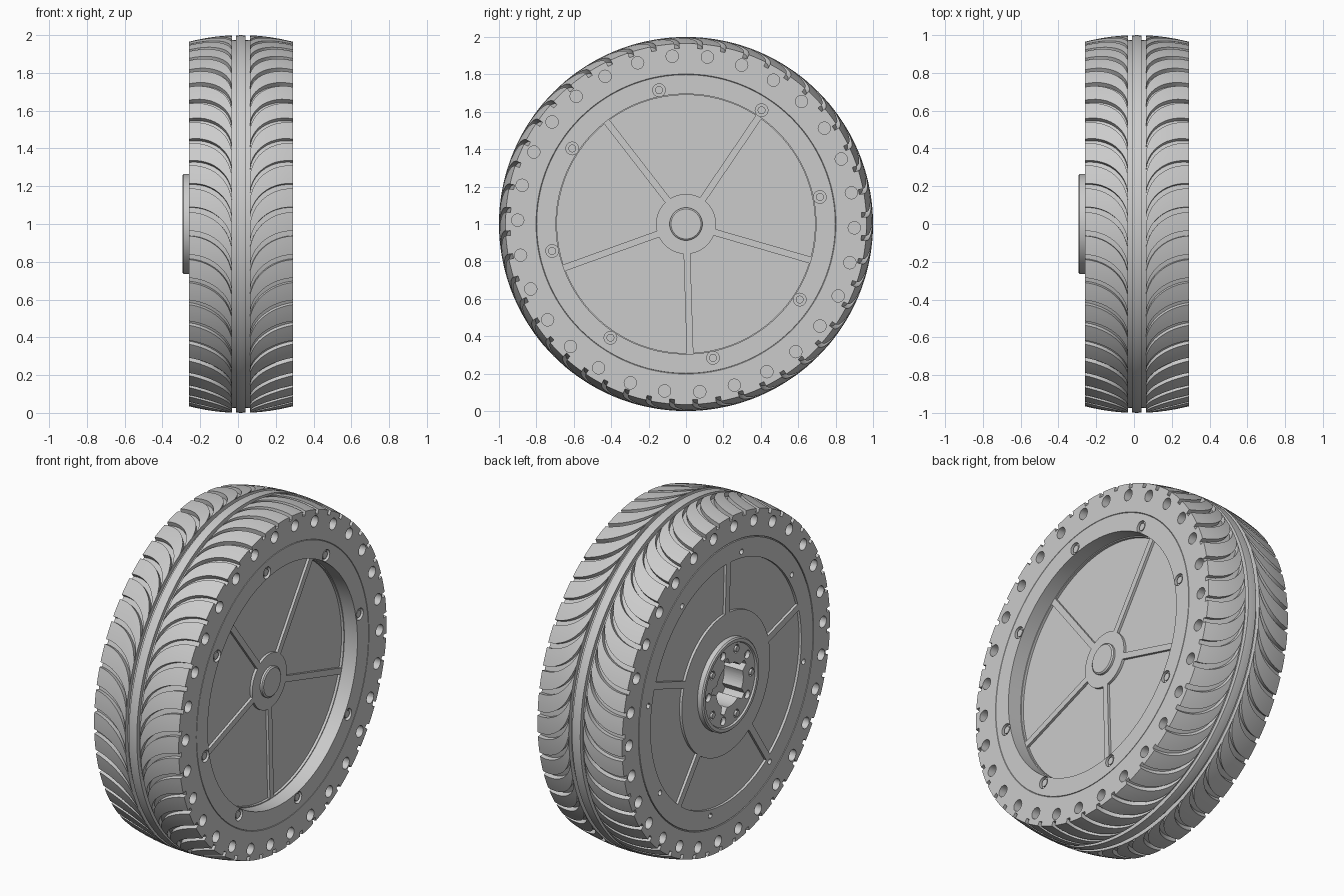
import bpy, bmesh
from math import sin, cos, asin, pi, radians, sqrt

cube = bpy.data.objects.get("Cube")
if cube:
    bpy.data.objects.remove(cube)

RIGHT, LEFT, MID = 0.29, -0.26, 0.015     # side faces and tread centre line
FLOOR = 0.205                             # floor of the dished side

grey = bpy.data.materials.new("light_grey")
grey.use_nodes = True
grey.diffuse_color = (0.6, 0.6, 0.6, 1)
grey.node_tree.nodes["Principled BSDF"].inputs["Base Color"].default_value = (0.6, 0.6, 0.6, 1)


def finish(name, bm):
    bmesh.ops.recalc_face_normals(bm, faces=bm.faces)
    mesh = bpy.data.meshes.new(name)
    bm.to_mesh(mesh)
    bm.free()
    mesh.materials.append(grey)
    obj = bpy.data.objects.new(name, mesh)
    obj.location.z = 1
    bpy.context.collection.objects.link(obj)
    return obj


def activate(obj):
    bpy.ops.object.select_all(action='DESELECT')
    obj.select_set(True)
    bpy.context.view_layer.objects.active = obj


def smooth(obj):
    activate(obj)
    bpy.ops.object.shade_smooth_by_angle(angle=radians(30))


def cut(obj, bm):
    """Subtract the cutter solid from the object and discard the cutter."""
    cutter = finish("cutter", bm)
    cutter.hide_render = True
    mod = obj.modifiers.new("cut", 'BOOLEAN')
    mod.operation, mod.solver, mod.object = 'DIFFERENCE', 'EXACT', cutter
    activate(obj)
    bpy.ops.object.modifier_apply(modifier=mod.name)
    bpy.data.objects.remove(cutter)


def lathe(profile, n=144):
    """Turn (x, radius) points about the x axis and cap both ends."""
    bm = bmesh.new()
    loops = [[bm.verts.new((x, r * cos(2 * pi * i / n), r * sin(2 * pi * i / n)))
              for i in range(n)] for x, r in profile]
    for a, b in zip(loops, loops[1:]):
        for i in range(n):
            j = (i + 1) % n
            bm.faces.new((a[i], a[j], b[j], b[i]))
    bm.faces.new(loops[0])
    bm.faces.new(loops[-1])
    return bm


def prism(bm, pts, x0, x1, fillet=0):
    """Extrude a (y, z) outline along x, rounding its sharp corners."""
    a = [bm.verts.new((x0, y, z)) for y, z in pts]
    b = [bm.verts.new((x1, y, z)) for y, z in pts]
    bm.faces.new(a)
    bm.faces.new(b)
    n = len(pts)
    for i in range(n):
        j = (i + 1) % n
        bm.faces.new((a[i], a[j], b[j], b[i]))
    if fillet:
        corners = [e for e in (bm.edges.get(p) for p in zip(a, b))
                   if e.calc_face_angle() > radians(40)]
        bmesh.ops.bevel(bm, geom=corners, offset=fillet, segments=5,
                        profile=0.5, affect='EDGES')


def polar(r, a):
    return r * cos(a), r * sin(a)


def circles(bm, count, start, ring, r, x0, x1, sides=20):
    for k in range(count):
        cy, cz = polar(ring, radians(start) + 2 * pi * k / count)
        outline = [polar(r, 2 * pi * i / sides) for i in range(sides)]
        prism(bm, [(cy + y, cz + z) for y, z in outline], x0, x1)


def pockets(bm, start, r0, r1, half, x0, x1, fillet):
    """Five sector pockets that leave straight spokes between them."""
    for k in range(5):
        a = radians(start + 72 * k)
        pts = []
        for r, order in ((r0, range(17)), (r1, range(16, -1, -1))):
            edge = asin(half / r)
            span = radians(72) - 2 * edge
            pts += [polar(r, a + edge + span * i / 16) for i in order]
        prism(bm, pts, x0, x1, fillet)


def crown(x):
    return 1 - 0.035 * ((x - MID) / 0.275) ** 2


# Wheel body: dish on the right, flat plate on the left, tread base around it
DEPTH = 0.025
rim = [(x, crown(x) - DEPTH) for x in (RIGHT, 0.22, 0.15, 0.08, MID, -0.05, -0.12, -0.19, LEFT)]
profile = [(FLOOR, 0.1), (FLOOR, 0.695), (RIGHT, 0.695),
           (RIGHT, 0.798), (RIGHT - 0.004, 0.799), (RIGHT, 0.802)]
profile += rim
profile += [(LEFT, 0.814), (LEFT + 0.008, 0.813), (LEFT + 0.008, 0.809), (LEFT, 0.808), (LEFT, 0.1)]
body = lathe(profile)
wheel = finish("wheel_body", body)

# Through holes, pockets and screw seats
bm = bmesh.new()
circles(bm, 30, -1.3, 0.9, 0.033, LEFT - 0.1, RIGHT + 0.1)
pockets(bm, 55.8, 0.16, 0.69, 0.018, FLOOR - 0.015, FLOOR + 0.03, 0.035)
pockets(bm, 20, 0.41, 0.70, 0.02, LEFT - 0.05, LEFT + 0.015, 0.04)
circles(bm, 8, 11.4, 0.73, 0.034, RIGHT - 0.02, RIGHT + 0.05)
circles(bm, 8, 11.4, 0.735, 0.016, LEFT - 0.05, LEFT + 0.03, 12)
cut(wheel, bm)


# Keyed opening through the hub into the body
def opening():
    bm = bmesh.new()
    pts = []
    for i in range(60):
        notch = i % 12 in (0, 1, 2)
        pts.append(polar(0.165 if notch else 0.125, 2 * pi * i / 60))
    prism(bm, pts, LEFT - 0.1, LEFT + 0.1)
    return bm


cut(wheel, opening())
smooth(wheel)

# Hub ring on the left face
hub = finish("hub_ring", lathe([(LEFT + 0.005, 0.05), (LEFT + 0.005, 0.265), (LEFT - 0.028, 0.265),
                                (LEFT - 0.035, 0.258), (LEFT - 0.035, 0.24),
                                (LEFT - 0.025, 0.235), (LEFT - 0.025, 0.05)], 96))
cut(hub, opening())
bm = bmesh.new()
circles(bm, 10, 0, 0.2, 0.024, LEFT - 0.1, LEFT - 0.002)
cut(hub, bm)
smooth(hub)

# Bolts seated in every other hub hole
bm = bmesh.new()
circles(bm, 5, 36, 0.2, 0.017, LEFT - 0.004, LEFT - 0.033, 12)
smooth(finish("hub_bolts", bm))

# Axle cap in the middle of the dish
smooth(finish("axle_cap", lathe([(FLOOR - 0.01, 0.088), (FLOOR + 0.012, 0.088),
                                 (FLOOR + 0.018, 0.08), (FLOOR + 0.018, 0.02)], 48)))

# Screw heads in the rim
bm = bmesh.new()
circles(bm, 8, 11.4, 0.73, 0.021, RIGHT - 0.025, RIGHT - 0.006, 16)
smooth(finish("rim_screws", bm))

# Centre rib of the tread
smooth(finish("tread_rib", lathe([(MID - 0.026, 0.96), (MID - 0.026, 0.998), (MID, 1.0),
                                  (MID + 0.026, 0.998), (MID + 0.026, 0.96)])))


# Curved tread blocks, swept back towards each side face
def tread(name, inner, outer, count=48, steps=12, across=4):
    bm = bmesh.new()
    pitch = 2 * pi / count
    for k in range(count):
        rows = []
        for i in range(steps + 1):
            t = pi / 2 * i / steps
            x = inner + (outer - inner) * (1 - cos(t))
            sweep = 0.21 * sin(t)
            gap = 0.042 * sqrt(min(1, i / 2)) * (1 - 0.35 * i / steps)
            row = []
            for j in range(across + 1):
                a = k * pitch + sweep + gap / 2 + (pitch - gap) * j / across
                row.append(bm.verts.new((x, -crown(x) * cos(a), crown(x) * sin(a))))
            rows.append(row)
        for a, b in zip(rows, rows[1:]):
            for j in range(across):
                bm.faces.new((a[j], a[j + 1], b[j + 1], b[j]))
    # Give the blocks depth down into the tread base
    top = list(bm.faces)
    result = bmesh.ops.extrude_face_region(bm, geom=top, use_keep_orig=True)
    for v in result["geom"]:
        if isinstance(v, bmesh.types.BMVert):
            s = 1 - (DEPTH + 0.004) / crown(v.co.x)
            v.co.y *= s
            v.co.z *= s
    smooth(finish(name, bm))


tread("right_tread", MID + 0.048, RIGHT)
tread("left_tread", MID - 0.048, LEFT)
